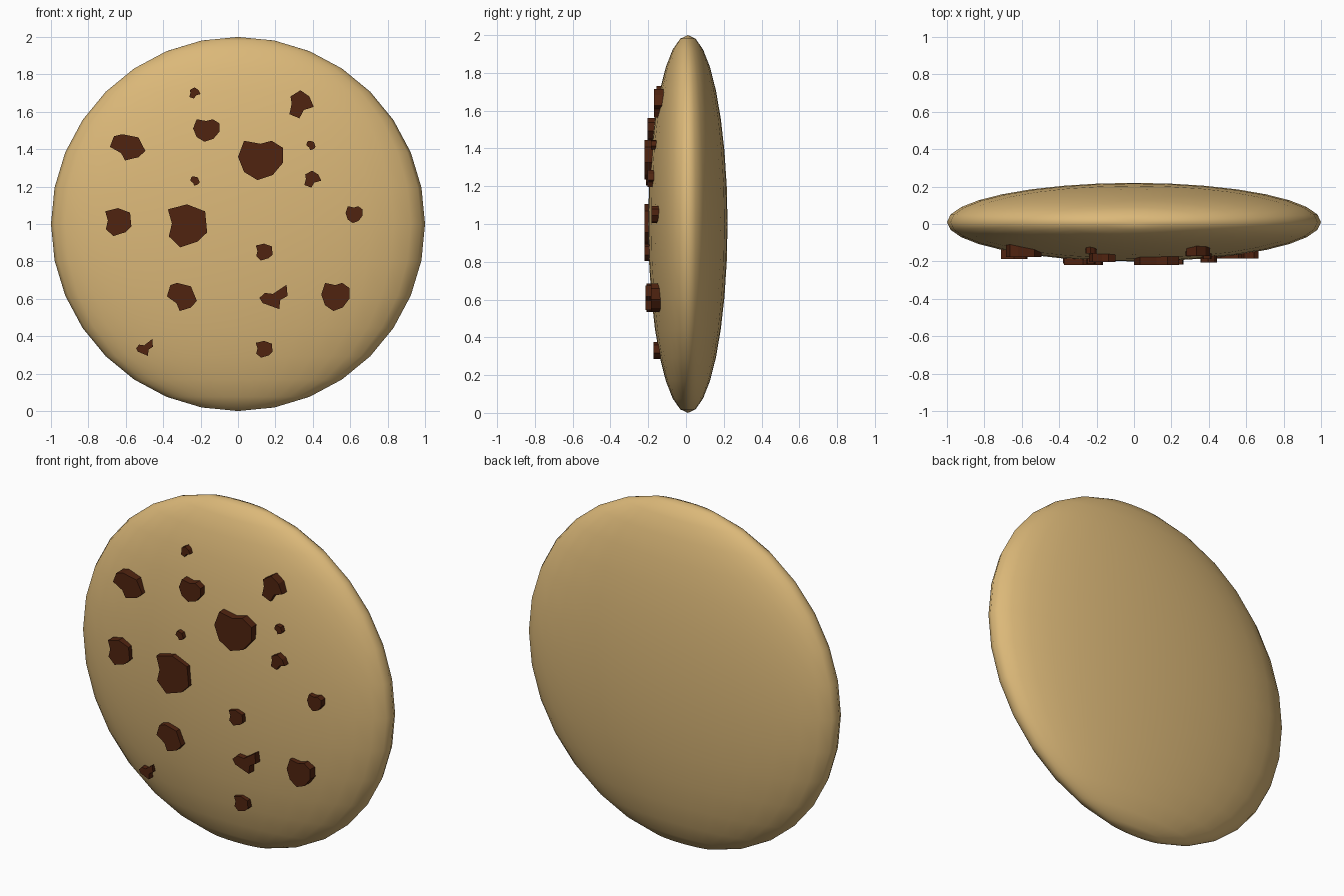
import bpy, bmesh, math

cube = bpy.data.objects.get("Cube")
if cube:
    bpy.data.objects.remove(cube, do_unlink=True)


def make_material(name, colour):
    mat = bpy.data.materials.new(name)
    mat.use_nodes = True
    mat.diffuse_color = colour
    mat.node_tree.nodes["Principled BSDF"].inputs["Base Color"].default_value = colour
    return mat


dough = make_material("golden dough", (0.71, 0.48, 0.19, 1))
chocolate = make_material("dark chocolate", (0.08, 0.017, 0.005, 1))

# Biscuit: a flattened smooth ball standing on its edge
HALF_DEPTH, CENTRE_Y = 0.21, 0.01
bpy.ops.mesh.primitive_uv_sphere_add(segments=32, ring_count=16, radius=1,
                                     location=(0, CENTRE_Y, 1))
biscuit = bpy.context.object
biscuit.name = "biscuit"
biscuit.scale = (1, HALF_DEPTH, 1)
bpy.ops.object.transform_apply(location=False, rotation=False, scale=True)
bpy.ops.object.shade_smooth()
biscuit.data.materials.append(dough)

# Rough chip outlines, stretched to each chip's size
broad = [(-22, 3), (-16, 19), (0, 16), (11, 19), (22, 12),
         (22, -3), (12, -15), (-3, -20), (-16, -12)]
tall = [(-19, 17), (0, 22), (18, 15), (20, -6), (11, -15),
        (-7, -21), (-18, -10), (-15, 3)]
leaning = [(-10, 7), (-1, 13), (7, 7), (11, -3), (2, -6),
           (-2, -14), (-11, -10), (-9, 0)]
rounded = [(-17, 0), (-13, 10), (-5, 12), (11, 9), (18, -4),
           (11, -10), (-2, -13), (-6, -6)]
pointed = [(-13, -1), (-8, 4), (0, 3), (13, 12), (14, 1),
           (7, -3), (6, -12), (-10, -6)]


def surface_y(x, z):
    """Front of the biscuit at a point."""
    return CENTRE_Y - HALF_DEPTH * math.sqrt(max(0, 1 - x * x - (z - 1) ** 2))


def add_chip(outline, x, z, width, height):
    """Flat-faced chunk pushed into the front of the biscuit."""
    us, vs = zip(*outline)
    front = max(-0.22, surface_y(x, z) - 0.018 - 0.12 * max(width, height))
    bm = bmesh.new()
    ring = [bm.verts.new((x + width * ((u - min(us)) / (max(us) - min(us)) - 0.5),
                          front,
                          z + height * ((v - min(vs)) / (max(vs) - min(vs)) - 0.5)))
            for u, v in outline]
    face = bm.faces.new(ring)
    result = bmesh.ops.extrude_face_region(bm, geom=[face], use_keep_orig=True)
    back = [v for v in result["geom"] if isinstance(v, bmesh.types.BMVert)]
    bmesh.ops.translate(bm, verts=back, vec=(0, 0.08, 0))
    bmesh.ops.recalc_face_normals(bm, faces=bm.faces)
    mesh = bpy.data.meshes.new("chocolate_chip")
    bm.to_mesh(mesh)
    bm.free()
    mesh.materials.append(chocolate)
    chip = bpy.data.objects.new("chocolate_chip", mesh)
    bpy.context.collection.objects.link(chip)


# Chips: outline, x, z, width, height
for chip in [
    (leaning, -0.23, 1.7, 0.06, 0.06),
    (leaning, 0.34, 1.64, 0.13, 0.15),
    (broad, -0.17, 1.5, 0.14, 0.12),
    (rounded, -0.59, 1.41, 0.19, 0.14),
    (broad, 0.12, 1.34, 0.24, 0.21),
    (rounded, 0.39, 1.42, 0.05, 0.05),
    (rounded, -0.23, 1.23, 0.05, 0.05),
    (leaning, 0.4, 1.24, 0.09, 0.09),
    (tall, -0.64, 1.01, 0.14, 0.15),
    (tall, -0.27, 0.99, 0.21, 0.23),
    (broad, 0.62, 1.05, 0.09, 0.09),
    (tall, 0.14, 0.85, 0.09, 0.09),
    (rounded, -0.3, 0.61, 0.16, 0.15),
    (pointed, 0.19, 0.61, 0.15, 0.13),
    (broad, 0.52, 0.61, 0.15, 0.15),
    (pointed, -0.5, 0.34, 0.09, 0.09),
    (tall, 0.14, 0.33, 0.09, 0.09),
]:
    add_chip(*chip)
